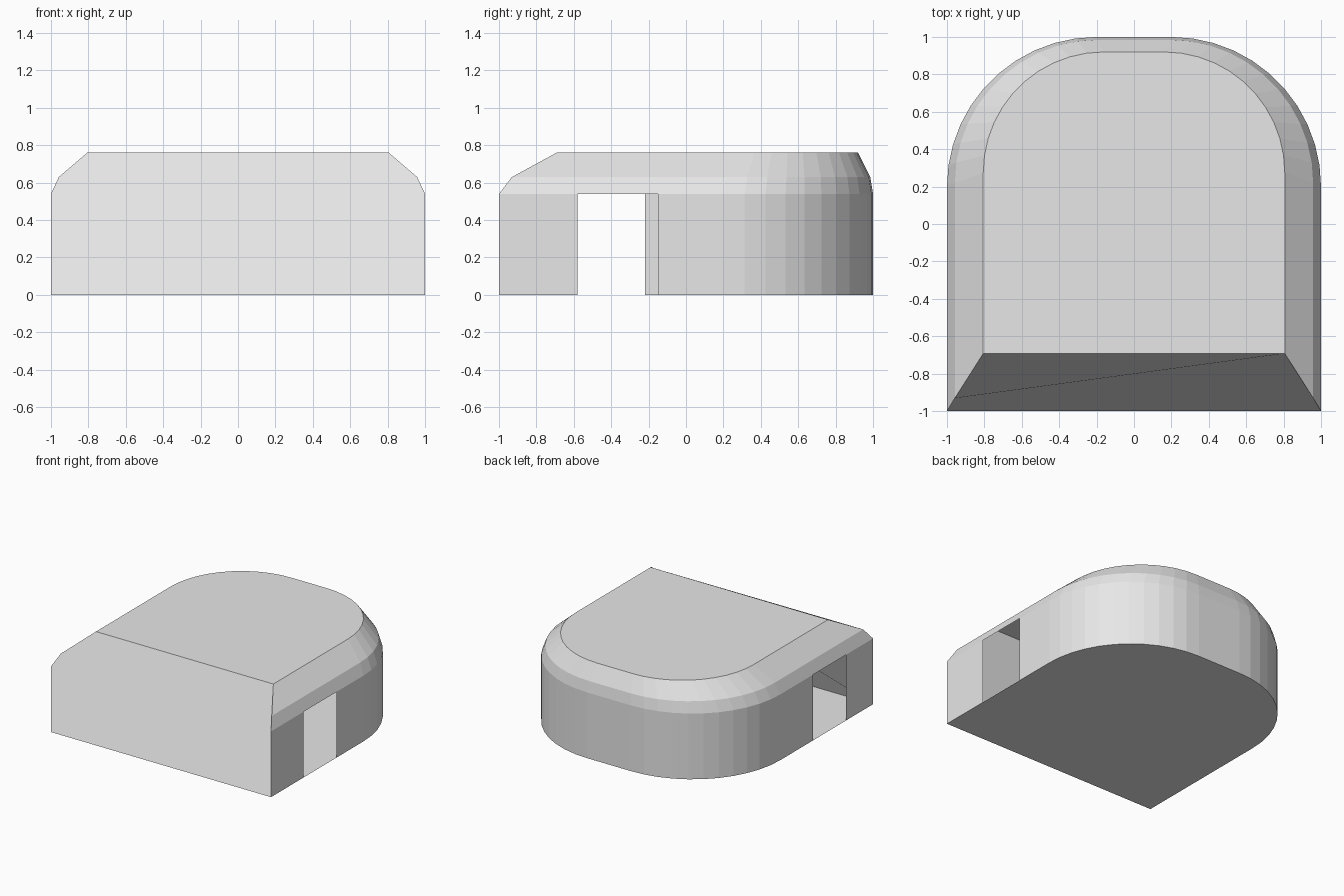
import bpy
import math

cube = bpy.data.objects.get("Cube")
if cube:
    bpy.data.objects.remove(cube, do_unlink=True)

grey = bpy.data.materials.new("light_grey")
grey.use_nodes = True
grey.diffuse_color = (0.8, 0.8, 0.8, 1)
grey.node_tree.nodes["Principled BSDF"].inputs["Base Color"].default_value = (0.8, 0.8, 0.8, 1)

SEGMENTS = 11
RADIUS = 0.8
CORNER = 0.2
RIGHT_DOOR = (-0.58, -0.15)
LEFT_DOOR = (-0.65, -0.22)


def add_part(name, verts, faces):
    mesh = bpy.data.meshes.new(name)
    mesh.from_pydata(verts, [], faces)
    mesh.materials.append(grey)
    mesh.update()
    obj = bpy.data.objects.new(name, mesh)
    bpy.context.collection.objects.link(obj)
    return obj


def corner(start):
    """Quarter circle of the rounded back, starting at the given angle."""
    side = CORNER if start == 0 else -CORNER
    angles = [start + math.pi / 2 * i / SEGMENTS for i in range(SEGMENTS + 1)]
    return [(side + RADIUS * math.cos(a), CORNER + RADIUS * math.sin(a)) for a in angles]


# Footprint from the front right corner round the back to the front left corner
outline = [(1, -1)] + [(1, y) for y in RIGHT_DOOR] + corner(0)
outline += corner(math.pi / 2) + [(-1, y) for y in reversed(LEFT_DOOR)] + [(-1, -1)]
count = len(outline)


def ring(scale, shift, z):
    return [(x * scale, y * scale + shift, z) for x, y in outline]


base = ring(1, 0, 0)
eave = ring(1, 0, 0.54)
shoulder = ring(0.958, 0.027, 0.63)
top = ring(0.806, 0.114, 0.76)


def band(name, lower, upper, gaps=()):
    faces = [(i, i + 1, count + i + 1, count + i) for i in range(count - 1) if i not in gaps]
    return add_part(name, lower + upper, faces)


# Thin outer wall with an open doorway on each side, and two sloped bands above
band("outer_wall", base, eave, gaps=(1, count - 3))
band("lower_slope", eave, shoulder)
band("upper_slope", shoulder, top)

# Flat roof and floor
add_part("roof", top, [tuple(range(count))])
add_part("floor", base, [tuple(reversed(range(count)))])

# Front panel, one face that leans back at its top
levels = [base, eave, shoulder, top]
front = [r[0] for r in levels] + [r[-1] for r in reversed(levels)]
add_part("front_panel", front, [tuple(range(len(front)))])
